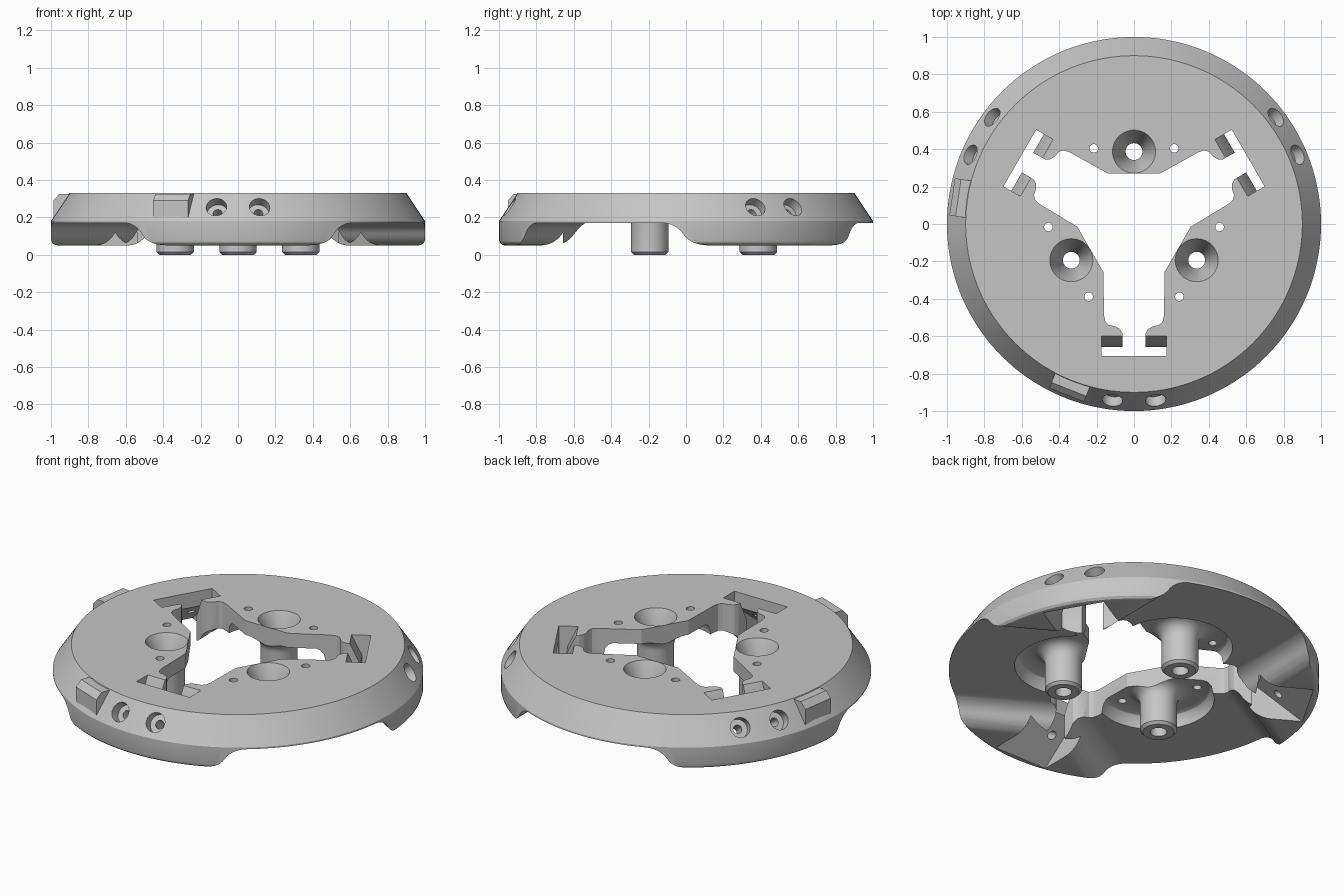
import bpy, bmesh, math
from mathutils import Matrix, Vector

cube = bpy.data.objects.get("Cube")
if cube:
    bpy.data.objects.remove(cube, do_unlink=True)

grey = bpy.data.materials.new("plain grey")
grey.use_nodes = True
COLOUR = (0.56, 0.56, 0.56, 1)
grey.diffuse_color = COLOUR
grey.node_tree.nodes["Principled BSDF"].inputs["Base Color"].default_value = COLOUR

ARMS = [math.radians(a) for a in (-90, 30, 150)]      # lobes and slots
GAPS = [math.radians(a) for a in (-30, 90, 210)]      # arches and bosses
STAND = Matrix.Rotation(math.pi / 2, 4, 'X')          # profile (r, z), extruded sideways
ALONG = Matrix(((0, 0, 1, 0), (1, 0, 0, 0), (0, 1, 0, 0), (0, 0, 0, 1)))  # profile (t, z), extruded outward


def turn(angle):
    return Matrix.Rotation(angle, 4, 'Z')


def finish(name, bm, matrix):
    bmesh.ops.transform(bm, matrix=matrix, verts=bm.verts)
    bmesh.ops.recalc_face_normals(bm, faces=bm.faces)
    mesh = bpy.data.meshes.new(name)
    bm.to_mesh(mesh)
    bm.free()
    mesh.materials.append(grey)
    obj = bpy.data.objects.new(name, mesh)
    bpy.context.collection.objects.link(obj)
    return obj


def prism(name, points, low, high, matrix=Matrix()):
    bm = bmesh.new()
    face = bm.faces.new([bm.verts.new((x, y, low)) for x, y in points])
    top = bmesh.ops.extrude_face_region(bm, geom=[face])["geom"]
    bmesh.ops.translate(bm, vec=(0, 0, high - low),
                        verts=[v for v in top if isinstance(v, bmesh.types.BMVert)])
    return finish(name, bm, matrix)


def lathe(name, profile, matrix=Matrix(), steps=48):
    """Closed solid of revolution from (radius, height) points."""
    bm = bmesh.new()
    rings = [[bm.verts.new((r * math.cos(math.tau * i / steps),
                            r * math.sin(math.tau * i / steps), z))
              for i in range(steps)] for r, z in profile]
    for a, b in zip(rings, rings[1:]):
        for i in range(steps):
            j = (i + 1) % steps
            bm.faces.new((a[i], a[j], b[j], b[i]))
    bm.faces.new(rings[0])
    bm.faces.new(rings[-1])
    return finish(name, bm, matrix)


def combine(target, tool, operation='DIFFERENCE'):
    mod = target.modifiers.new("combine", 'BOOLEAN')
    mod.operation, mod.object, mod.solver = operation, tool, 'EXACT'
    bpy.context.view_layer.objects.active = target
    bpy.ops.object.modifier_apply(modifier=mod.name)
    bpy.data.objects.remove(tool, do_unlink=True)


def smooth(obj):
    bpy.ops.object.select_all(action='DESELECT')
    obj.select_set(True)
    bpy.context.view_layer.objects.active = obj
    bpy.ops.object.shade_smooth_by_angle(angle=math.radians(28))


# Round body with sloping rim and rounded lower edge
body = lathe("base_plate", [(0.97, 0.05), (0.985, 0.054), (0.996, 0.065), (1, 0.08),
                            (1, 0.18), (0.9, 0.33)], steps=144)

# Three arches whose sides are two tangent arcs, leaving three low lobes
INNER, OUTER, FLOOR, ROOF = 0.385, 0.59, 0.05, 0.17
STEEP = 2 * math.atan((ROOF - FLOOR) / (OUTER - INNER))
BEND = (OUTER - INNER) / 2 / math.sin(STEEP)
curl = [(BEND * math.sin(STEEP * i / 7), BEND * (1 - math.cos(STEEP * i / 7))) for i in range(8)]
ramp = [(OUTER - s, FLOOR + h) for s, h in curl]
ramp += [(INNER + s, ROOF - h) for s, h in curl[-2::-1]]
half = [(0.61, -0.1), (0.61, 0.049)] + ramp
arch = half + [(-t, z) for t, z in reversed(half)]
for a in GAPS:
    combine(body, prism("arch_cutter", arch, 0, 1.2, turn(a) @ ALONG))

# Round recess in the underside about each boss
CEILING = 0.245
for a in GAPS:
    spot = turn(a) @ Matrix.Translation((0.33, 0, 0))
    combine(body, lathe("recess_cutter", [(0.32, 0.0), (0.32, 0.18), (0.313, 0.215),
                                          (0.295, 0.237), (0.275, CEILING)], spot))

# Bosses, flaring into the plate
BOSS_R = 0.387
flare = [(0.1 + 0.07 * (1 - math.cos(k * math.pi / 12)),
          CEILING - 0.07 + 0.07 * math.sin(k * math.pi / 12)) for k in range(7)]
for a in GAPS:
    spot = turn(a) @ Matrix.Translation((BOSS_R, 0, 0))
    combine(body, lathe("boss", [(0.085, 0), (0.1, 0.015)] + flare + [(0.17, 0.29)], spot), 'UNION')

# Three-armed central opening
side = [(0.164, -0.256), (0.16, -0.49), (0.153, -0.522), (0.135, -0.54), (0.1, -0.547),
        (0.075, -0.562), (0.062, -0.585), (0.06, -0.68)]
arm = [(-x, y) for x, y in side] + side[::-1]
outline = []
for k in range(3):
    spin = turn(k * math.tau / 3)
    outline += [tuple((spin @ Vector((x, y, 0)))[:2]) for x, y in arm]
combine(body, prism("opening_cutter", outline, -0.1, 0.5))

for a in ARMS:
    # Rectangular slot with sloped clip ledges, and a sloping pocket under the lobe
    combine(body, prism("slot_cutter", [(0.657, -0.1), (0.705, -0.1), (0.705, 0.5), (0.6, 0.5),
                                        (0.6, 0.33), (0.657, 0.21)],
                        -0.175, 0.175, turn(a) @ STAND))
    combine(body, prism("pocket_cutter", [(0.67, -0.1), (0.96, -0.1), (0.96, 0.045), (0.7, 0.245),
                                          (0.67, 0.245)], -0.174, 0.174, turn(a) @ STAND))
    # Counterbored rim holes, square to the slope, opening into the pocket
    for offset in (-7, 7):
        place = (turn(a + math.radians(offset)) @ Matrix.Translation((0.95, 0, 0.255))
                 @ Matrix.Rotation(math.atan2(0.15, 0.1), 4, 'Y'))
        combine(body, lathe("rim_hole_cutter", [(0.024, -0.26), (0.024, -0.06), (0.055, -0.06),
                                                (0.055, 0.1)], place, 32))

for a in GAPS:
    # Countersunk boss bore
    spot = turn(a) @ Matrix.Translation((BOSS_R, 0, 0))
    combine(body, lathe("bore_cutter", [(0.045, -0.1), (0.045, 0.17), (0.115, 0.33),
                                        (0.115, 0.5)], spot))
    # Small pin holes either side
    for offset in (-28, 28):
        spot = turn(a + math.radians(offset)) @ Matrix.Translation((0.458, 0, 0))
        combine(body, lathe("pin_hole_cutter", [(0.023, -0.1), (0.023, 0.5)], spot, 24))
smooth(body)

# Two stop tabs on the rim, mirrored about one arch
for label, angle in (("front", 248.5), ("rear", 171.5)):
    prism(f"stop_tab_{label}", [(0.86, 0.19), (0.983, 0.19), (0.983, 0.29), (0.95, 0.326), (0.86, 0.326)],
          -0.1, 0.1, turn(math.radians(angle)) @ STAND)
